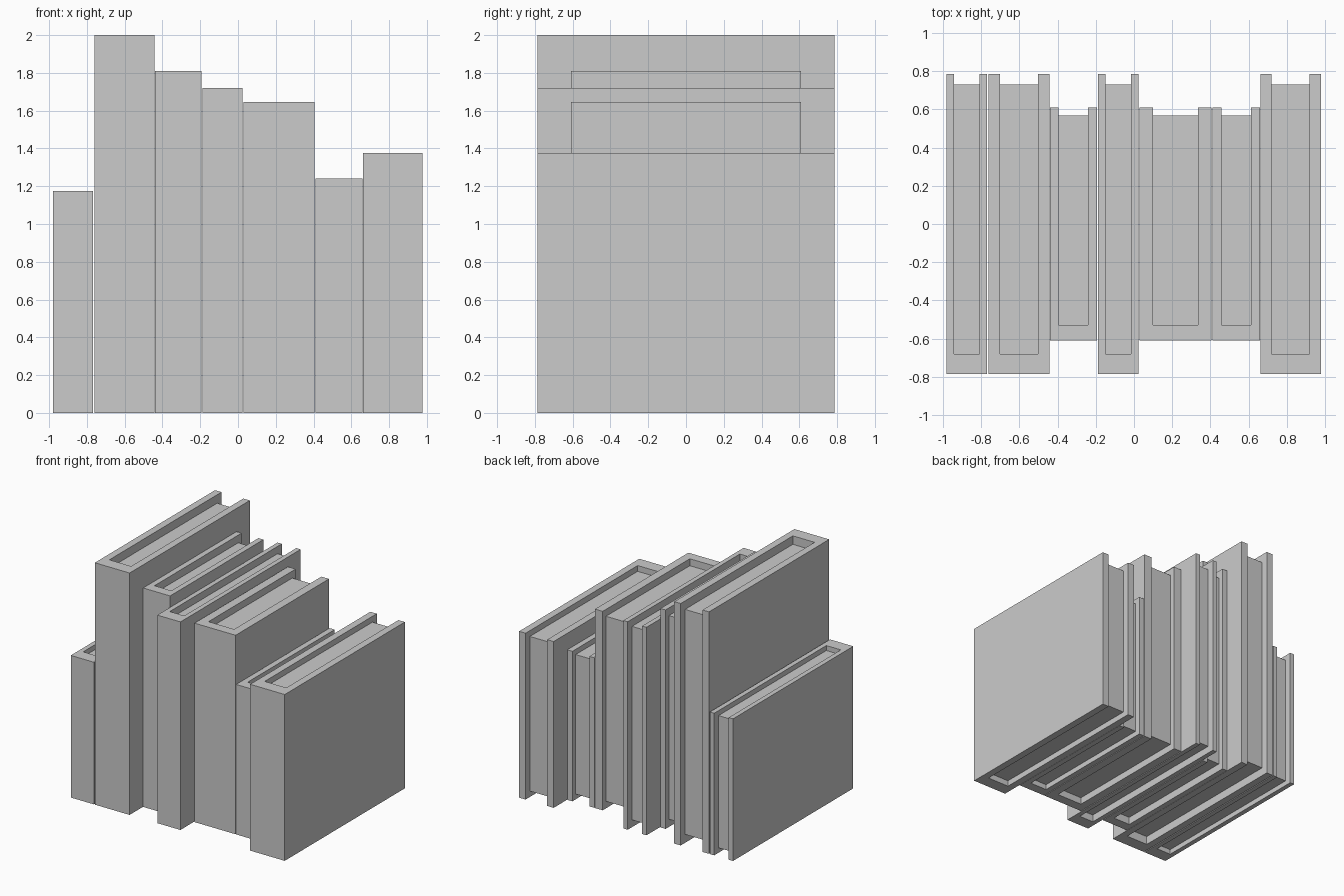
import bpy
import bmesh

if "Cube" in bpy.data.objects:
    bpy.data.objects.remove(bpy.data.objects["Cube"])


def extrude_profile(name, outline, z0, z1):
    """Flat outline in plan, extruded straight up from z0 to z1."""
    bm = bmesh.new()
    face = bm.faces.new([bm.verts.new((x, y, z0)) for x, y in outline])
    top = bmesh.ops.extrude_face_region(bm, geom=[face])["geom"]
    bmesh.ops.translate(bm, vec=(0, 0, z1 - z0),
                        verts=[v for v in top if isinstance(v, bmesh.types.BMVert)])
    bmesh.ops.recalc_face_normals(bm, faces=bm.faces)
    mesh = bpy.data.meshes.new(name)
    bm.to_mesh(mesh)
    bm.free()
    obj = bpy.data.objects.new(name, mesh)
    bpy.context.collection.objects.link(obj)
    return obj


def book(index, x0, x1, half_depth, height):
    """One upright book; board, spine and page margins scale with its size."""
    board = 0.187 * (x1 - x0)
    a, b = x0 + board, x1 - board
    d = half_depth
    spine = -d + 0.134 * d
    page_edge = d - 0.072 * d
    inset = 0.035 * height
    # U-shaped cover: two boards joined by the spine at the front
    extrude_profile(f"book_cover_{index}",
                    [(x0, -d), (x1, -d), (x1, d), (b, d),
                     (b, spine), (a, spine), (a, d), (x0, d)], 0, height)
    # Page block, recessed at the top, bottom and back
    extrude_profile(f"book_pages_{index}",
                    [(a, spine), (b, spine), (b, page_edge), (a, page_edge)],
                    inset, height - inset)


# Row of books: left x, right x, half depth, height
books = [
    (-0.98, -0.768, 0.785, 1.175),
    (-0.76, -0.442, 0.785, 2.0),
    (-0.44, -0.194, 0.61, 1.81),
    (-0.188, 0.023, 0.785, 1.72),
    (0.03, 0.405, 0.61, 1.645),
    (0.411, 0.659, 0.61, 1.24),
    (0.661, 0.977, 0.785, 1.375),
]
for i, spec in enumerate(books, 1):
    book(i, *spec)
